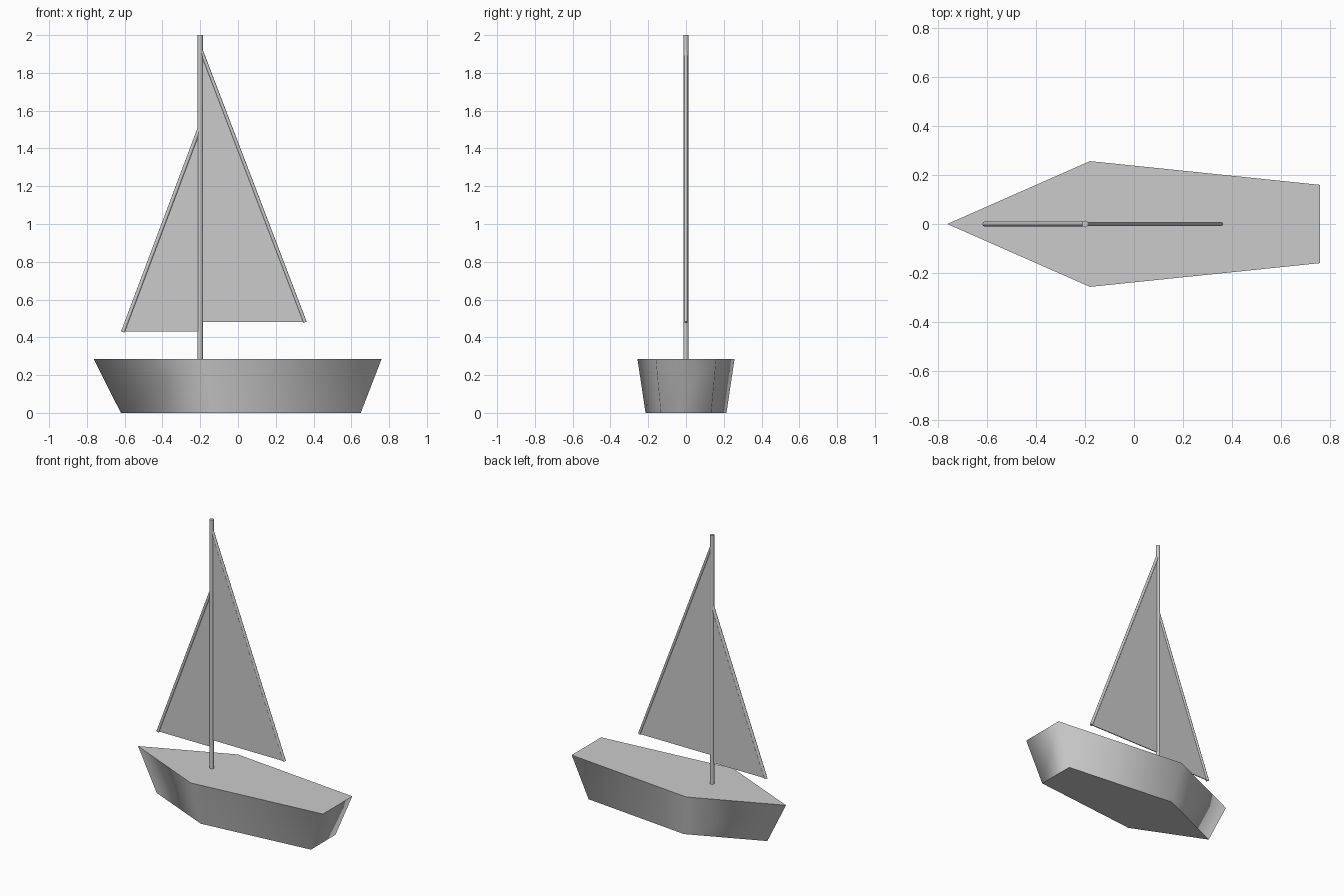
import bpy, bmesh, math
from mathutils import Vector

if "Cube" in bpy.data.objects:
    bpy.data.objects.remove(bpy.data.objects["Cube"])


def make_object(name, bm):
    bmesh.ops.recalc_face_normals(bm, faces=bm.faces)
    mesh = bpy.data.meshes.new(name)
    bm.to_mesh(mesh)
    bm.free()
    obj = bpy.data.objects.new(name, mesh)
    bpy.context.collection.objects.link(obj)
    return obj


def loft(name, lower, upper, smooth_sides=False):
    """Closed solid between two matching outlines."""
    bm = bmesh.new()
    a = [bm.verts.new(p) for p in lower]
    b = [bm.verts.new(p) for p in upper]
    bm.faces.new(a)
    bm.faces.new(b)
    for i in range(len(a)):
        j = (i + 1) % len(a)
        bm.faces.new((a[i], a[j], b[j], b[i])).smooth = smooth_sides
    return make_object(name, bm)


def rod(name, start, end, radius, sides=16):
    """Round bar between two points."""
    start, end = Vector(start), Vector(end)
    axis = end - start
    turn = axis.to_track_quat('Z', 'Y')
    ring = [turn @ Vector((radius * math.cos(t), radius * math.sin(t), 0))
            for t in (2 * math.pi * i / sides for i in range(sides))]
    return loft(name, [start + v for v in ring], [end + v for v in ring], True)


def sail(name, corners, thickness=0.006):
    """Thin triangular panel in the xz plane."""
    h = thickness / 2
    return loft(name, [(x, -h, z) for x, z in corners], [(x, h, z) for x, z in corners])


# Hull: five-sided deck outline tapering to a smaller keel plate
deck = [(-0.763, 0), (-0.18, -0.257), (0.76, -0.16), (0.76, 0.16), (-0.18, 0.257)]
taper = 0.834
loft("hull",
     [(x * taper + 0.016, y * taper, 0) for x, y in deck],
     [(x, y, 0.285) for x, y in deck], True)

# Mast
rod("mast", (-0.2, 0, 0.28), (-0.2, 0, 2.0), 0.0135)

# Sails
sail("main_sail", [(-0.2, 0.48), (0.358, 0.48), (-0.2, 1.93)])
sail("jib_sail", [(-0.2, 0.43), (-0.608, 0.43), (-0.2, 1.51)])

# Round bars along the sloping sail edges
rod("main_sail_edge", (0.355, 0, 0.48), (-0.197, 0, 1.925), 0.009)
rod("jib_sail_edge", (-0.61, 0, 0.428), (-0.203, 0, 1.51), 0.010)
